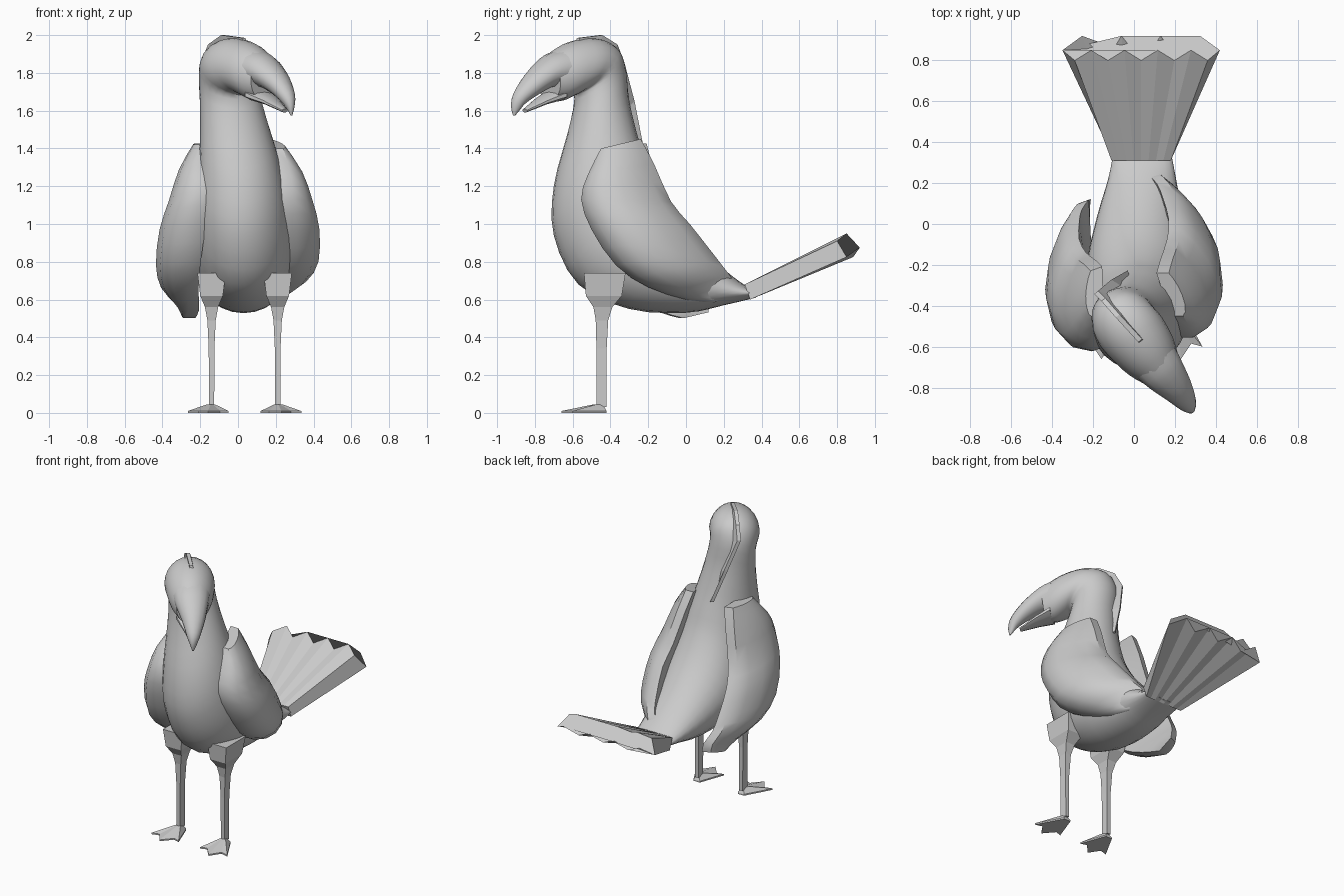
import bpy, bmesh, math
from mathutils import Vector, Matrix

if "Cube" in bpy.data.objects:
    bpy.data.objects.remove(bpy.data.objects["Cube"])

V = Vector


def skin(name, rings, smooth=None):
    """Bridge equal-length rings of points into a capped solid."""
    bm = bmesh.new()
    rows = [[bm.verts.new(p) for p in r] for r in rings]
    n = len(rows[0])
    for a, b in zip(rows, rows[1:]):
        for i in range(n):
            j = (i + 1) % n
            bm.faces.new((a[i], a[j], b[j], b[i]))
    bm.faces.new(rows[0])
    bm.faces.new(rows[-1])
    bmesh.ops.recalc_face_normals(bm, faces=bm.faces[:])
    me = bpy.data.meshes.new(name)
    bm.to_mesh(me)
    bm.free()
    if smooth:
        me.polygons.foreach_set("use_smooth", [True] * len(me.polygons))
        me.set_sharp_from_angle(angle=math.radians(smooth))
    ob = bpy.data.objects.new(name, me)
    bpy.context.collection.objects.link(ob)
    return ob


def spline(rows, steps):
    """Catmull-Rom interpolation of rows of numbers."""
    out = []
    last = len(rows) - 1
    for i in range(last):
        p0, p1, p2, p3 = (rows[max(0, min(last, i + k))] for k in (-1, 0, 1, 2))
        for s in range(steps):
            t = s / steps
            out.append([0.5 * (2 * b + (c - a) * t + (2 * a - 5 * b + 4 * c - d) * t * t
                               + (3 * b - a - 3 * c + d) * t ** 3)
                        for a, b, c, d in zip(p0, p1, p2, p3)])
    out.append(list(rows[-1]))
    return out


def oval(row, n):
    """Oval ring between a back and a front point, half width w, heading a."""
    back, front, w, a = V(row[:3]), V(row[3:6]), row[6], math.radians(row[7])
    mid, half = (back + front) / 2, (back - front) / 2
    side = V((math.cos(a), math.sin(a), 0)) * w
    return [mid + half * math.cos(q) + side * math.sin(q)
            for q in (2 * math.pi * i / n for i in range(n))]


# body, neck and turned head: back point, front point, half width, heading
body = [
    (.04, .34, .66, .04, .37, .61, .14, 0),
    (.04, .25, .72, .04, .20, .57, .165, 0),
    (.03, .08, .87, .03, .00, .53, .21, 0),
    (.03, -.07, 1.04, .03, -.30, .55, .26, 0),
    (.03, -.17, 1.21, .03, -.57, .68, .26, 0),
    (.02, -.22, 1.35, .02, -.70, .94, .24, 0),
    (.0, -.26, 1.48, .01, -.70, 1.2, .21, 0),
    (-.03, -.30, 1.65, -.02, -.63, 1.47, .175, 0),
    (-.10, -.325, 1.83, .0, -.585, 1.66, .155, 15),
    (-.11, -.39, 1.94, .03, -.60, 1.69, .16, 35),
    (-.03, -.50, 1.985, .06, -.62, 1.675, .16, 40),
    (.07, -.63, 1.955, .10, -.67, 1.65, .14, 40),
    (.15, -.735, 1.885, .14, -.72, 1.65, .10, 40)]
skin("body_and_head", [oval(r, 24) for r in spline(body, 3)], 50)

# hooked upper beak and short lower beak
upper = [
    (.11, -.68, 1.92, .11, -.68, 1.72, .12, 40),
    (.16, -.745, 1.885, .15, -.73, 1.72, .105, 40),
    (.23, -.83, 1.80, .21, -.80, 1.68, .075, 40),
    (.28, -.90, 1.70, .25, -.86, 1.635, .045, 40),
    (.29, -.922, 1.63, .27, -.885, 1.60, .022, 40),
    (.285, -.915, 1.575, .28, -.905, 1.575, .006, 40)]
lower = [
    (.11, -.69, 1.72, .11, -.69, 1.65, .10, 40),
    (.18, -.77, 1.67, .17, -.76, 1.63, .065, 40),
    (.25, -.855, 1.61, .245, -.85, 1.59, .02, 40)]
skin("upper_beak", [oval(r, 14) for r in spline(upper, 3)], 50)
skin("lower_beak", [oval(r, 10) for r in lower], 40)

# thin crest from the crown down the nape: root point, outer point
crest = [
    (.04, -.58, 1.95, .03, -.57, 1.985),
    (-.05, -.46, 1.95, -.08, -.45, 2.0),
    (-.09, -.40, 1.90, -.15, -.37, 1.95),
    (-.09, -.36, 1.80, -.185, -.335, 1.86),
    (-.04, -.33, 1.60, -.12, -.28, 1.65),
    (-.02, -.29, 1.40, -.04, -.235, 1.42)]
t = V((.77, .64, 0)) * .012
skin("crest", [[V(r[:3]) - t, V(r[3:]) - t, V(r[3:]) + t, V(r[:3]) + t] for r in crest])

# folded wing: leading edge, trailing edge, bulge, from shoulder to tip
wing = [
    (.24, -.45, 1.40, .17, -.24, 1.45, .03),
    (.28, -.52, 1.26, .19, -.17, 1.32, .09),
    (.29, -.555, 1.13, .22, -.08, 1.12, .13),
    (.31, -.50, .97, .23, .02, 1.0, .15),
    (.31, -.37, .78, .20, .13, .86, .155),
    (.27, -.20, .665, .17, .20, .77, .125),
    (.20, .0, .60, .12, .25, .70, .06),
    (.17, .15, .585, .11, .26, .64, .02)]
section = [(0, 0), (.1, .6), (.28, .95), (.5, 1), (.7, .8), (.88, .42), (1, 0)]


def wing_ring(r):
    lead, trail, b = V(r[:3]), V(r[3:6]), r[6]
    ring = [lead.lerp(trail, u) + V((b * k, 0, 0)) for u, k in section]
    return ring + [lead.lerp(trail, u) - V((.06, 0, 0)) for u in (1, .5, 0)]


rings = [wing_ring(r) for r in spline(wing, 2)]
skin("right_wing", rings, 38)
# the left wing droops and swings away from the body
pivot = V((-.2, -.35, 1.4))
turn = Matrix.Rotation(math.radians(20), 3, 'Z') @ Matrix.Rotation(math.radians(-11.6), 3, 'X')
skin("left_wing", [[pivot + turn @ (V((-p.x, p.y, p.z)) - pivot) for p in r] for r in rings], 38)

# pleated fan tail
N = 8


def tail_row(x0, x1, y, z, dy=0, dz=0):
    return [V((x0 + (x1 - x0) * i / N, y + dy * (i % 2), z + dz * (i % 2))) for i in range(N + 1)]


base = tail_row(-.11, .18, .31, .68) + tail_row(-.11, .18, .34, .60)[::-1]
low = tail_row(-.35, .42, .885, .825, .035, .05)
low[0].y = low[-1].y = .85
end = tail_row(-.29, .36, .80, .91, .05, .04) + low[::-1]
skin("tail", [base, end])

# legs with flared thighs, and webbed feet; z, y centre, half x, half y
leg = [(.74, -.43, .075, .11), (.62, -.435, .06, .095), (.56, -.44, .035, .05),
       (.49, -.445, .022, .033), (.34, -.447, .015, .027), (.03, -.447, .014, .027)]
toes = [(-.025, -.42), (-.09, -.60), (-.045, -.585), (.02, -.66), (.07, -.585),
        (.125, -.60), (.025, -.42)]
for label, s in (("right", 1), ("left", -1)):
    cx = .035 + .175 * s
    skin(label + "_leg", [[V((cx + i * hx, y + j * hy, z)) for i, j in
                           ((-1, -1), (1, -1), (1, 1), (-1, 1))] for z, y, hx, hy in leg])
    flat = [V((cx + s * x, y, 0)) for x, y in toes]
    mid = [p + V((0, 0, .01)) for p in flat]
    ankle = V((cx, -.445, .045))
    top = [V((ankle.x + (p.x - cx) * .2, ankle.y + (p.y + .445) * .2, .045)) for p in flat]
    skin(label + "_foot", [flat, mid, top])
